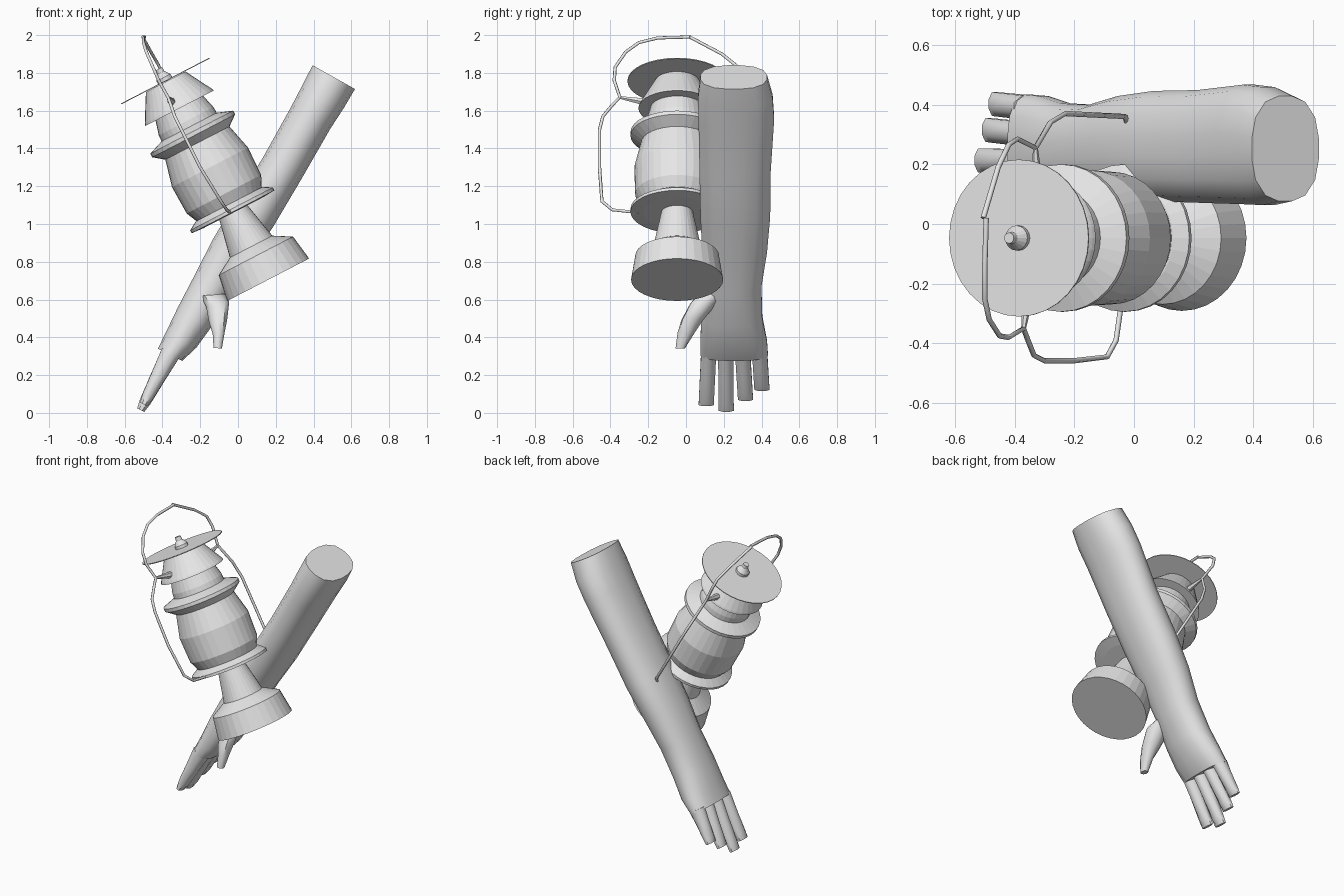
import bpy, bmesh, math
from mathutils import Vector, Matrix

if "Cube" in bpy.data.objects:
    bpy.data.objects.remove(bpy.data.objects["Cube"])

grey = bpy.data.materials.new("plain grey")
grey.diffuse_color = (0.8, 0.8, 0.8, 1)
grey.use_nodes = True
grey.node_tree.nodes["Principled BSDF"].inputs["Base Color"].default_value = grey.diffuse_color


def finish(name, bm, smooth=None):
    bmesh.ops.recalc_face_normals(bm, faces=bm.faces)
    me = bpy.data.meshes.new(name)
    bm.to_mesh(me)
    bm.free()
    ob = bpy.data.objects.new(name, me)
    bpy.context.collection.objects.link(ob)
    me.materials.append(grey)
    if smooth:
        bpy.ops.object.select_all(action='DESELECT')
        bpy.context.view_layer.objects.active = ob
        ob.select_set(True)
        bpy.ops.object.shade_smooth_by_angle(angle=math.radians(smooth))
    return ob


def skin(bm, rings):
    """Bridge a list of closed point rings and cap both ends."""
    vr = [[bm.verts.new(p) for p in r] for r in rings]
    n = len(vr[0])
    for a, b in zip(vr, vr[1:]):
        for i in range(n):
            j = (i + 1) % n
            bm.faces.new((a[i], a[j], b[j], b[i]))
    bm.faces.new(vr[0][::-1])
    bm.faces.new(vr[-1])


# Tilted lantern frame: local z is the lantern's axis
LANTERN = Matrix(((0.888, 0, -0.46, 0.16), (0, 1, 0, -0.047),
                  (0.46, 0, 0.888, 0.705), (0, 0, 0, 1)))


def lathe(name, profile, sides=32):
    bm = bmesh.new()
    skin(bm, [[LANTERN @ Vector((r * math.cos(k * math.tau / sides),
                                 r * math.sin(k * math.tau / sides), t))
               for k in range(sides)] for r, t in profile])
    return finish(name, bm)


lathe("lantern_base", [(0.244, 0), (0.222, 0.142), (0.125, 0.198)])
lathe("lantern_neck", [(0.128, 0.19), (0.082, 0.41)])
lathe("lower_flange", [(0.18, 0.40), (0.247, 0.405), (0.247, 0.422), (0.2, 0.45)])
lathe("glass_body", [(0.19, 0.44), (0.222, 0.51), (0.227, 0.67), (0.19, 0.82)])
lathe("upper_flange", [(0.185, 0.81), (0.247, 0.858), (0.247, 0.88), (0.165, 0.91)])
lathe("collar", [(0.165, 0.90), (0.163, 0.945), (0.14, 1.03)])
lathe("chimney_cap", [(0.205, 1.022), (0.2, 1.035), (0.118, 1.18)])
lathe("top_disc", [(0.263, 1.182), (0.263, 1.187)])
lathe("finial", [(0.042, 1.186), (0.042, 1.205), (0.02, 1.235), (0.018, 1.258)], 16)


# Bail handle wires
def wire(name, pts, radius=0.009):
    cu = bpy.data.curves.new(name, 'CURVE')
    cu.dimensions = '3D'
    cu.bevel_depth = radius
    cu.bevel_resolution = 1
    cu.use_fill_caps = True
    sp = cu.splines.new('POLY')
    sp.points.add(len(pts) - 1)
    for p, c in zip(sp.points, pts):
        p.co = (*c, 1)
    ob = bpy.data.objects.new(name, cu)
    bpy.context.collection.objects.link(ob)
    cu.materials.append(grey)


wire("handle_front", [
    (-.04, -.25, 1.06), (-.06, -.39, 1.075), (-.09, -.445, 1.12), (-.2, -.458, 1.3),
    (-.30, -.458, 1.5), (-.335, -.44, 1.57), (-.355, -.39, 1.63), (-.37, -.35, 1.67),
    (-.42, -.38, 1.76), (-.45, -.375, 1.83), (-.485, -.32, 1.91), (-.5, -.25, 1.96),
    (-.5, -.15, 1.985), (-.495, .02, 1.99)])
wire("handle_back", [
    (-.505, .02, 1.99), (-.455, .19, 1.9), (-.42, .265, 1.84), (-.39, .285, 1.77),
    (-.33, .255, 1.67), (-.28, .34, 1.54), (-.23, .37, 1.44), (-.03, .36, 1.1),
    (-.02, .33, 1.06), (-.03, .19, 1.06)])


# Small tabs joining the handle to the cap
def taper(name, a, b, ra, rb, sides=6):
    a, b = Vector(a), Vector(b)
    q = (b - a).to_track_quat('Z', 'Y')
    bm = bmesh.new()
    skin(bm, [[c + q @ Vector((r * math.cos(k * math.tau / sides),
                               r * math.sin(k * math.tau / sides), 0))
               for k in range(sides)] for c, r in ((a, ra), (b, rb))])
    finish(name, bm)


taper("handle_tab_front", (-.35, -.21, 1.645), (-.37, -.35, 1.67), 0.022, 0.008)
taper("handle_tab_back", (-.325, .12, 1.645), (-.33, .255, 1.67), 0.022, 0.008)


def limb(name, sections, sides, power, smooth):
    """Loft rounded sections: left x,z, right x,z, y min, y max."""
    bm = bmesh.new()
    rings = []
    for lx, lz, rx, rz, y0, y1 in sections:
        c = Vector(((lx + rx) / 2, (y0 + y1) / 2, (lz + rz) / 2))
        u = Vector(((rx - lx) / 2, 0, (rz - lz) / 2))
        ring = []
        for k in range(sides):
            a = (k + 0.5) * math.tau / sides
            ca, sa = math.cos(a), math.sin(a)
            f = (abs(ca) ** power + abs(sa) ** power) ** (-1 / power)
            ring.append(c + u * (ca * f) + Vector((0, (y1 - y0) / 2 * sa * f, 0)))
        rings.append(ring)
    skin(bm, rings)
    return finish(name, bm, smooth)


# Forearm and palm as one loft
limb("forearm_and_palm", [
    (.394, 1.841, .62, 1.714, .075, .43),
    (.34, 1.735, .56, 1.612, .062, .46),
    (.28, 1.62, .489, 1.503, .065, .468),
    (.13, 1.35, .335, 1.235, .07, .45),
    (-.02, 1.11, .19, .99, .075, .447),
    (-.135, .917, .065, .80, .085, .43),
    (-.23, .73, -.04, .62, .095, .40),
    (-.32, .557, -.14, .455, .08, .405),
    (-.388, .415, -.22, .345, .075, .43),
    (-.425, .34, -.295, .275, .075, .435)], 16, 2.5, 50)

# Four fingers: y centre at root, y centre at tip, tip x, tip z
for name, yr, yt, tx, tz in (("index_finger", .12, .107, -.50, .035),
                             ("middle_finger", .21, .213, -.515, .005),
                             ("ring_finger", .30, .315, -.49, .062),
                             ("little_finger", .39, .402, -.468, .115)):
    sec = []
    for t, w in ((0, .055), (.45, .042), (.85, .032), (1, .022)):
        x, z, y = -.355 + (tx + .355) * t, .32 + (tz + .01 - .32) * t, yr + (yt - yr) * t
        sec.append((x - w * .87, z + w * .45, x + w * .87, z - w * .45, y - .041, y + .041))
    limb(name, sec, 8, 3, 50)

# Thumb with its broad root
limb("thumb", [
    (-.20, .62, -.07, .63, .06, .22),
    (-.17, .56, -.045, .59, .02, .16),
    (-.155, .48, -.055, .50, -.025, .09),
    (-.135, .42, -.07, .425, -.045, .045),
    (-.13, .345, -.085, .34, -.055, -.005)], 10, 2.5, 50)
